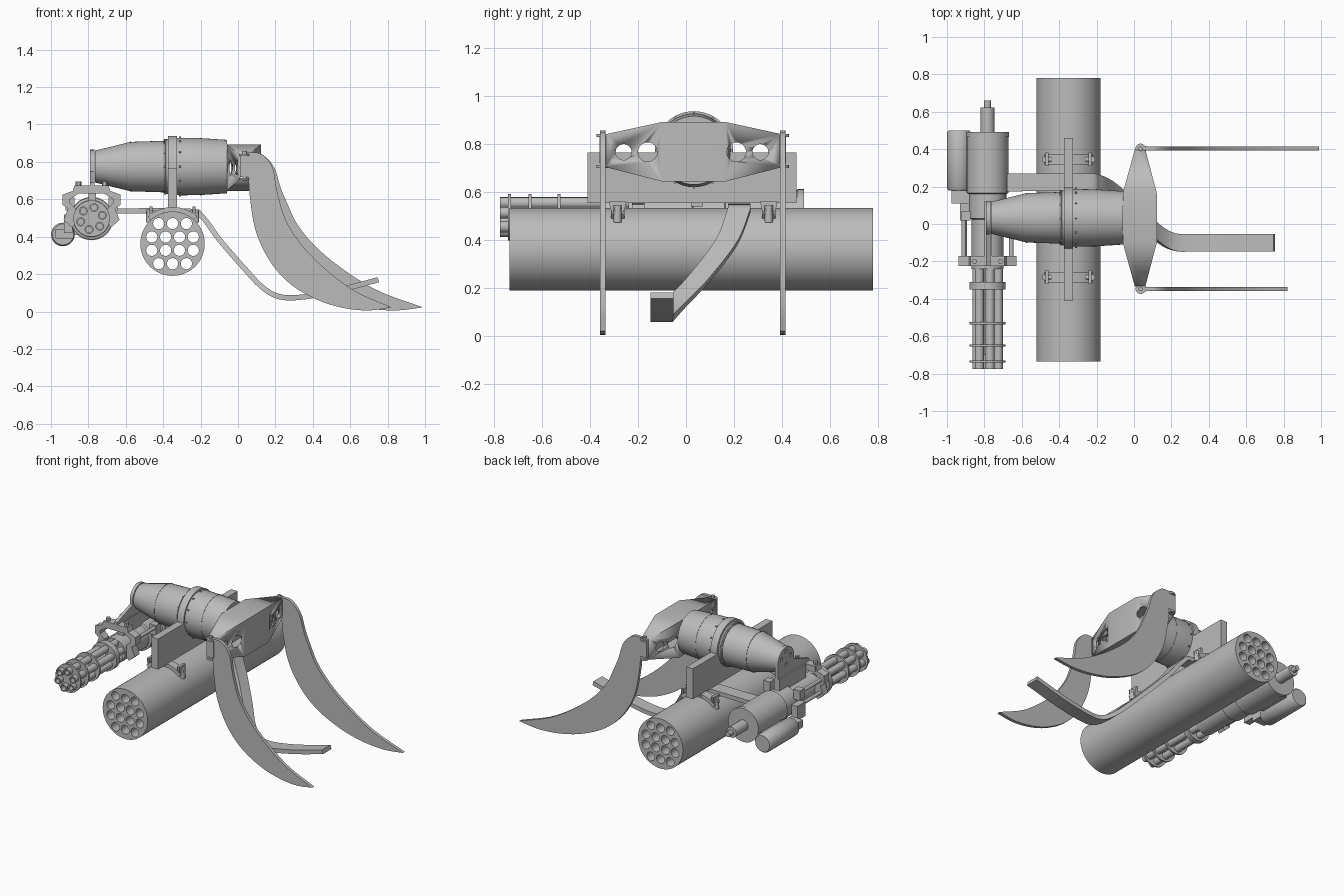
import bpy, bmesh
from math import sin, cos, pi, radians, sqrt
from mathutils import Vector

old = bpy.data.objects.get("Cube")
if old:
    bpy.data.objects.remove(old)

GREY = (0.5, 0.5, 0.5, 1)
mat = bpy.data.materials.new("plain grey metal")
mat.use_nodes = True
mat.diffuse_color = GREY
mat.node_tree.nodes["Principled BSDF"].inputs["Base Color"].default_value = GREY


def finish(name, bm):
    bmesh.ops.recalc_face_normals(bm, faces=bm.faces)
    me = bpy.data.meshes.new(name)
    bm.to_mesh(me)
    bm.free()
    me.materials.append(mat)
    for p in me.polygons:
        p.use_smooth = True
    me.set_sharp_from_angle(angle=radians(35))
    ob = bpy.data.objects.new(name, me)
    bpy.context.collection.objects.link(ob)
    return ob


def place(axis, u, v, d):
    """Point from 2D coordinates (u, v) and distance d along the axis."""
    return {"x": Vector((d, u, v)), "y": Vector((u, d, v)), "z": Vector((u, v, d))}[axis]


def plate(name, loops, axis, a, b):
    """Flat outline (first loop) with holes, extruded from a to b."""
    bm = bmesh.new()
    for loop in loops:
        vs = [bm.verts.new(place(axis, u, v, a)) for u, v in loop]
        for i, vert in enumerate(vs):
            bm.edges.new((vs[i - 1], vert))
    bmesh.ops.triangle_fill(bm, edges=bm.edges[:], use_beauty=True)
    ext = bmesh.ops.extrude_face_region(bm, geom=bm.faces[:])
    moved = [g for g in ext["geom"] if isinstance(g, bmesh.types.BMVert)]
    bmesh.ops.translate(bm, verts=moved, vec=place(axis, 0, 0, b - a))
    return finish(name, bm)


def loft(name, rings, cap=True):
    bm = bmesh.new()
    rows = [[bm.verts.new(p) for p in ring] for ring in rings]
    n = len(rows[0])
    for r, s in zip(rows, rows[1:]):
        for i in range(n):
            bm.faces.new((r[i - 1], r[i], s[i], s[i - 1]))
    if cap:
        bm.faces.new(rows[0])
        bm.faces.new(rows[-1])
    return finish(name, bm)


def circle(u, v, r, n=24, start=0, sweep=2 * pi):
    return [(u + r * cos(start + sweep * i / n), v + r * sin(start + sweep * i / n)) for i in range(n)]


def lathe(name, profile, axis, u, v, n=32):
    """Turned part: profile is a list of (distance, radius)."""
    return loft(name, [[place(axis, p, q, d) for p, q in circle(u, v, r, n)] for d, r in profile])


def rod(name, axis, u, v, r, a, b, n=16):
    return lathe(name, [(a, r), (b, r)], axis, u, v, n)


def box(name, x, y, z):
    return plate(name, [[(x[0], z[0]), (x[1], z[0]), (x[1], z[1]), (x[0], z[1])]], "y", *y)


def smooth_path(points, steps=6):
    pts = [Vector(p) for p in points]
    pts = [2 * pts[0] - pts[1]] + pts + [2 * pts[-1] - pts[-2]]
    out = []
    for a, b, c, d in zip(pts, pts[1:], pts[2:], pts[3:]):
        for i in range(steps):
            t = i / steps
            out.append(0.5 * (2 * b + (c - a) * t + (2 * a - 5 * b + 4 * c - d) * t * t
                              + (3 * b - a - 3 * c + d) * t ** 3))
    return out + [pts[-2]]


# Main body, lying along x
BY, BZ = 0.033, 0.775
lathe("main_body", [(-0.765, 0.085), (-0.575, 0.132), (-0.39, 0.138), (-0.385, 0.146), (-0.31, 0.154),
                    (-0.2, 0.152), (-0.06, 0.143)], "x", BY, BZ, 48)
for x, r in ((-0.575, 0.134), (-0.395, 0.142), (-0.2, 0.154)):
    rod("body_band", "x", BY, BZ, r, x - 0.003, x + 0.003, 48)
for x, r in ((-0.39, 0.143), (-0.31, 0.156)):
    for u, v in circle(BY, BZ, r, 12):
        rod("body_rivet", "x", u, v, 0.005, x - 0.005, x + 0.005, 8)

# Saddle plate with a ring around the body
rise = sqrt(0.163 ** 2 - 0.01 ** 2)
arc = circle(BY, BZ, 0.163, 32, 0, pi) + [(BY - 0.163, BZ)]
plate("saddle_plate", [[(-0.41, 0.555), (0.46, 0.555), (0.46, 0.766), (BY + 0.163, 0.766)] + arc
                       + [(BY - 0.163, 0.766), (-0.41, 0.766)]], "x", -0.375, -0.325)

# Rocket pod with through tubes
PX, PZ = -0.35, 0.363
tubes = [circle(PX + 0.074 * (i - (n - 1) / 2), PZ + 0.0715 * row, 0.03, 20)
         for row, n in ((1.5, 3), (0.5, 4), (-0.5, 4), (-1.5, 3)) for i in range(n)]
plate("rocket_pod", [circle(PX, PZ, 0.172, 64)] + tubes, "y", -0.735, 0.78)

# Straps and lugs between the pod and the saddle
for y in (-0.285, 0.345):
    outer = circle(PX, PZ, 0.196, 16, radians(48), radians(90))
    inner = circle(PX, PZ, 0.168, 16, radians(48), radians(90))[::-1]
    plate("pod_strap", [outer + inner], "y", y - 0.028, y + 0.028)
    box("strap_block", (-0.375, -0.325), (y - 0.03, y + 0.03), (0.53, 0.57))
    for s in (-1, 1):
        lug = [(y - 0.036, 0.562), (y + 0.036, 0.562), (y + 0.03, 0.53), (y + 0.01, 0.495),
               (y - 0.01, 0.495), (y - 0.03, 0.53)]
        x = PX + s * 0.115
        plate("strap_lug", [lug], "x", x - 0.009, x + 0.009)
        rod("lug_bolt", "x", y, 0.528, 0.013, x - 0.024, x + 0.024, 12)
        rod("lug_foot", "z", x + s * 0.01, y, 0.017, 0.475, 0.545, 12)

# Hollow tapered claw housing with cross holes
rings = []
for y, x0, x1, z0, z1 in ((-0.335, 0.005, 0.06, 0.705, 0.842), (-0.1, -0.06, 0.122, 0.645, 0.893),
                          (0.165, -0.06, 0.122, 0.645, 0.893), (0.4, 0.005, 0.06, 0.705, 0.842)):
    rings.append([(x0, y, z0), (x1, y, z0), (x1, y, z1), (x0, y, z1)])
housing = loft("claw_housing", rings, cap=False)
solid = housing.modifiers.new("thickness", "SOLIDIFY")
solid.thickness = 0.012
cutters = []
for y, r in ((-0.26, 0.033), (-0.16, 0.04), (0.21, 0.04), (0.31, 0.033)):
    cutter = rod("hole_cutter", "x", y, 0.768, r, -0.2, 0.3, 28)
    cutter.hide_render = True
    cut = housing.modifiers.new("hole", "BOOLEAN")
    cut.operation, cut.object, cut.solver = "DIFFERENCE", cutter, "EXACT"
    cutters.append(cutter)
bpy.context.view_layer.update()
baked = bpy.data.meshes.new_from_object(housing.evaluated_get(bpy.context.evaluated_depsgraph_get()))
housing.modifiers.clear()
housing.data = baked
for cutter in cutters:
    bpy.data.objects.remove(cutter)

# Curved claws on hinge pins
lower = [(0.055, 0.72), (0.065, 0.6), (0.095, 0.43), (0.17, 0.27), (0.28, 0.147), (0.43, 0.06),
         (0.57, 0.018), (0.7, 0.006), (0.82, 0.022)]
upper = [(0.82, 0.022), (0.6, 0.125), (0.39, 0.3), (0.265, 0.47), (0.21, 0.64), (0.185, 0.77),
         (0.125, 0.842), (0.05, 0.85)]
for name, y, stretch in (("right_claw", -0.347, 1), ("left_claw", 0.403, 1.215)):
    side = [(p.x, p.y) for p in smooth_path([(*p, 0) for p in lower])[:-1]
            + smooth_path([(*p, 0) for p in upper])]
    side = [(0.035 + (u - 0.035) * (1 + (stretch - 1) * min(1, (0.85 - v) / 0.3)), v) for u, v in side]
    plate(name, [side], "y", y - 0.011, y + 0.011)
    box("claw_hinge", (0.01, 0.065), (y - 0.013, y + 0.013), (0.72, 0.835))
    rod("hinge_pin", "z", 0.035, y, 0.012, 0.7, 0.858, 12)
    for z in (0.708, 0.837):
        rod("hinge_ear", "z", 0.035, y, 0.027, z - 0.006, z + 0.006, 20)

# Long swept strap under the body
path = smooth_path([(-0.68, 0.222, 0.537), (-0.27, 0.222, 0.537), (-0.19, 0.215, 0.505), (-0.1, 0.165, 0.385),
                    (0.03, 0.05, 0.235), (0.13, -0.05, 0.13), (0.22, -0.097, 0.08), (0.34, -0.1, 0.077),
                    (0.53, -0.1, 0.112), (0.75, -0.1, 0.17)])
rings = []
for i, p in enumerate(path):
    t = path[min(i + 1, len(path) - 1)] - path[max(i - 1, 0)]
    up = Vector((-t.z, 0, t.x)).normalized() * 0.014
    across = Vector((0, 0.047, 0))
    rings.append([p - across - up, p + across - up, p + across + up, p - across + up])
loft("swept_strap", rings)

# Rotary gun along y
GX, GZ = -0.783, 0.497
lathe("gun_motor", [(0.16, 0.1), (0.165, 0.112), (0.465, 0.112)], "y", GX, GZ)
rod("motor_rim", "y", GX, GZ, 0.116, 0.465, 0.492, 32)
lathe("motor_tail", [(0.49, 0.037), (0.622, 0.037), (0.623, 0.018), (0.66, 0.018)], "y", GX, GZ, 20)
lathe("gun_breech", [(0.16, 0.1), (0.03, 0.1), (0.025, 0.085), (-0.24, 0.085)], "y", GX, GZ)
for y, w in ((-0.33, 0.02), (-0.53, 0.006), (-0.65, 0.006), (-0.735, 0.006)):
    holes = [circle(u, v, 0.017, 12) for u, v in circle(GX, GZ, 0.06, 6, 0.3)]
    plate("barrel_clamp", [circle(GX, GZ, 0.097, 32)] + holes, "y", y - w, y + w)
rod("barrel_core", "y", GX, GZ, 0.025, -0.7, -0.23)
for u, v in circle(GX, GZ, 0.06, 6, 0.3):
    plate("gun_barrel", [circle(u, v, 0.024, 16), circle(u, v, 0.016, 16)], "y", -0.775, -0.23)

# Bracket over the gun, with bolts and side rods
half = [(0.09, 0.675), (0.1, 0.645), (0.155, 0.625), (0.155, 0.57), (0.125, 0.55), (0.15, 0.49), (0.105, 0.45),
        (0.085, 0.47), (0.085, 0.55), (0.115, 0.58), (0.115, 0.6), (0.07, 0.63)]
plate("gun_bracket", [[(GX + u, v) for u, v in half] + [(GX - u, v) for u, v in half[::-1]]],
      "y", -0.225, -0.172)
for s in (-1, 1):
    rod("bracket_bolt", "z", GX + s * 0.07, -0.2, 0.015, 0.67, 0.695, 6)
    rod("side_rod", "y", GX + s * 0.127, 0.59, 0.012, -0.18, 0.03, 12)
    box("rod_lug", (GX + s * 0.115 - 0.025, GX + s * 0.115 + 0.025), (0.02, 0.07), (0.54, 0.61))

# Triangular hanger from the body end to the bracket
hanger = circle(BY, BZ, 0.09, 16, 0, pi) + [(BY - 0.088, 0.75), (-0.225, 0.69), (-0.225, 0.67), (0.12, 0.67)]
plate("gun_hanger", [hanger] + [circle(BY + a, BZ + b, 0.012, 10) for a, b in
                                ((0, 0.06), (-0.05, 0.02), (0.05, 0.02), (0, -0.03))], "x", -0.79, -0.768)
box("hanger_foot", (-0.87, -0.695), (-0.2, -0.17), (0.635, 0.675))
box("hanger_web", (-0.8, -0.76), (-0.17, 0.12), (0.57, 0.675))

# Side canister with its piston
lathe("side_canister", [(0.18, 0.056), (0.19, 0.063), (0.49, 0.063), (0.5, 0.056)], "y", -0.936, 0.412, 28)
box("canister_link", (-0.92, -0.84), (0.22, 0.45), (0.41, 0.46))
box("canister_valve", (-0.975, -0.88), (0.11, 0.185), (0.39, 0.44))
rod("piston_rod", "y", -0.905, 0.5, 0.012, -0.2, 0.1, 12)
box("piston_mount", (-0.93, -0.885), (0.02, 0.11), (0.42, 0.52))
